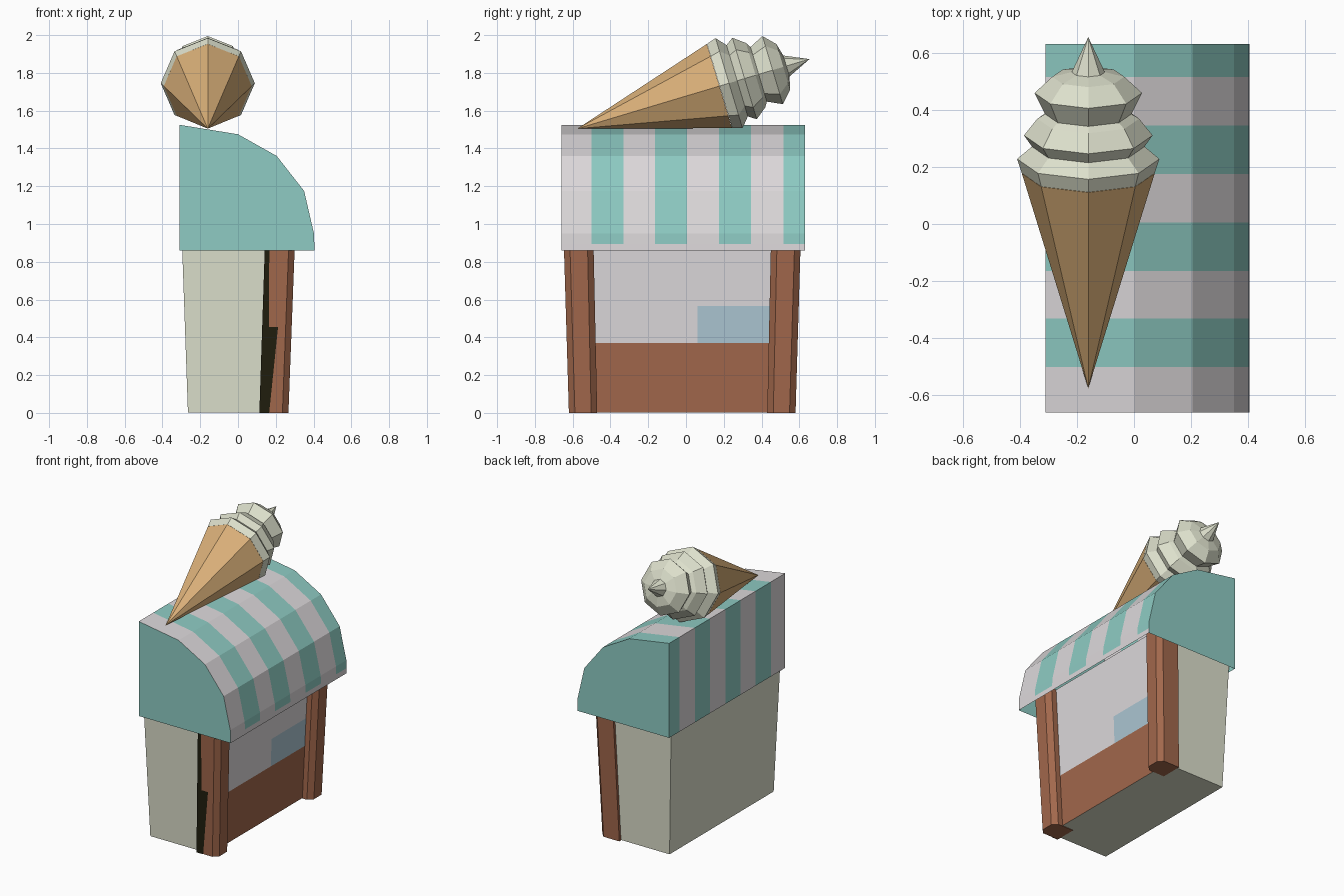
import bpy, bmesh, math
from mathutils import Vector

if "Cube" in bpy.data.objects:
    bpy.data.objects.remove(bpy.data.objects["Cube"])


def material(name, rgb):
    """Flat colour given as sRGB 0-255, stored as linear."""
    m = bpy.data.materials.new(name)
    lin = [((c / 255 + 0.055) / 1.055) ** 2.4 for c in rgb]
    m.diffuse_color = (*lin, 1)
    m.use_nodes = True
    m.node_tree.nodes["Principled BSDF"].inputs["Base Color"].default_value = m.diffuse_color
    return m


CREAM = material("cream", (221, 224, 204))
WHITE = material("pale_white", (221, 217, 219))
TEAL = material("teal", (142, 203, 195))
BROWN = material("red_brown", (162, 104, 76))
TAN = material("wafer_tan", (218, 176, 121))
DARK = material("dark_olive", (32, 30, 14))
BLUE = material("glass_blue", (172, 198, 211))


def finish(name, bm, mats, fix=True):
    if fix:
        bmesh.ops.recalc_face_normals(bm, faces=bm.faces)
    mesh = bpy.data.meshes.new(name)
    bm.to_mesh(mesh)
    bm.free()
    for m in mats:
        mesh.materials.append(m)
    ob = bpy.data.objects.new(name, mesh)
    bpy.context.collection.objects.link(ob)
    return ob


def bridge(bm, a, b):
    n = len(a)
    return [bm.faces.new((a[i], a[(i + 1) % n], b[(i + 1) % n], b[i])) for i in range(n)]


def loft(loops):
    """Closed solid through matching point loops."""
    bm = bmesh.new()
    rings = [[bm.verts.new(p) for p in loop] for loop in loops]
    for a, b in zip(rings, rings[1:]):
        bridge(bm, a, b)
    bm.faces.new(rings[0])
    bm.faces.new(rings[-1])
    return bm


def cut(bm, co, no):
    bmesh.ops.bisect_plane(bm, geom=bm.verts[:] + bm.edges[:] + bm.faces[:],
                           plane_co=co, plane_no=no)


# Stall body: flares upward, front painted in brown, white and blue areas
def rect(x0, x1, y0, y1, z):
    return [(x0, y0, z), (x1, y0, z), (x1, y1, z), (x0, y1, z)]


bm = loft([rect(-0.265, 0.20, -0.596, 0.561, 0.003), rect(-0.30, 0.235, -0.627, 0.592, 1.0)])
cut(bm, (0, 0, 0.37), (0, 0, 1))
cut(bm, (0, 0, 0.565), (0, 0, 1))
cut(bm, (0, 0.06, 0), (0, 1, 0))
bmesh.ops.recalc_face_normals(bm, faces=bm.faces)
bm.normal_update()
for f in bm.faces:
    if f.normal.x > 0.9:
        c = f.calc_center_median()
        f.material_index = 1 if c.z < 0.37 else 3 if c.z < 0.565 and c.y > 0.06 else 2
finish("stall_body", bm, [CREAM, BROWN, WHITE, BLUE])


# Corner posts with chamfered front edges
def post_loop(side, x0, x1, inner, outer, z, c=0.032):
    pts = [(x0, inner), (x1 - c, inner), (x1, inner + c),
           (x1, outer - c), (x1 - c, outer), (x0, outer)]
    return [(x, side * y - 0.02, z) for x, y in pts]


for label, side in (("left", -1), ("right", 1)):
    bm = loft([post_loop(side, 0.113, 0.267, 0.450, 0.600, 0),
               post_loop(side, 0.146, 0.305, 0.472, 0.630, 1.0)])
    finish(label + "_front_post", bm, [BROWN])

# Dark painted strip on the outer side of the left post
bm = bmesh.new()
outline = [(0.113, 0), (0.165, 0), (0.212, 0.455), (0.163, 0.455), (0.166, 0.87), (0.142, 0.87)]
bm.faces.new([bm.verts.new((x, -0.623 - 0.03 * z, z)) for x, z in outline])
finish("dark_post_strip", bm, [DARK], fix=False)

# Curved awning roof, open below, with stripes along y
profile = [(-0.31, 0.86), (-0.31, 1.525), (0, 1.475), (0.205, 1.36),
           (0.35, 1.175), (0.402, 0.95), (0.404, 0.895), (0.405, 0.86)]
stripes = [-0.66, -0.50, -0.33, -0.165, 0.005, 0.175, 0.345, 0.515, 0.63]
bm = bmesh.new()
rings = [[bm.verts.new((x, y, z)) for x, z in profile] for y in stripes]
last = len(profile) - 2
for i, (a, b) in enumerate(zip(rings, rings[1:])):
    for j in range(last + 1):
        f = bm.faces.new((a[j], b[j], b[j + 1], a[j + 1]))
        f.material_index = 1 if i % 2 and j < last else 0
for end in (rings[0], list(reversed(rings[-1]))):
    bm.faces.new(end).material_index = 1
bmesh.ops.recalc_face_normals(bm, faces=bm.faces)
finish("striped_awning_roof", bm, [WHITE, TEAL], fix=False)

# Tilted eight-sided ice cream: profiles of (distance along axis, radius)
TIP = Vector((-0.16, -0.575, 1.505))
AXIS = Vector((0, 0.958, 0.287)).normalized()
UP = Vector((0, -AXIS.z, AXIS.y))
SIDE = Vector((1, 0, 0))


def lathe(name, prof, mat, sides=8):
    loops = []
    for t, r in prof:
        angles = [2 * math.pi * k / sides for k in range(sides)]
        loops.append([TIP + AXIS * t + (SIDE * math.cos(a) + UP * math.sin(a)) * r
                      for a in angles])
    bm = loft(loops)
    bmesh.ops.remove_doubles(bm, verts=bm.verts, dist=0.001)
    finish(name, bm, [mat])


lathe("wafer_cone", [(0, 0.0001), (0.785, 0.2325)], TAN)
lathe("ice_cream_swirl", [(0.786, 0.2325), (0.838, 0.249), (0.883, 0.197), (0.924, 0.225),
                          (0.985, 0.178), (1.002, 0.151), (1.079, 0.188), (1.138, 0.126),
                          (1.155, 0.058), (1.283, 0.0001)], CREAM)
